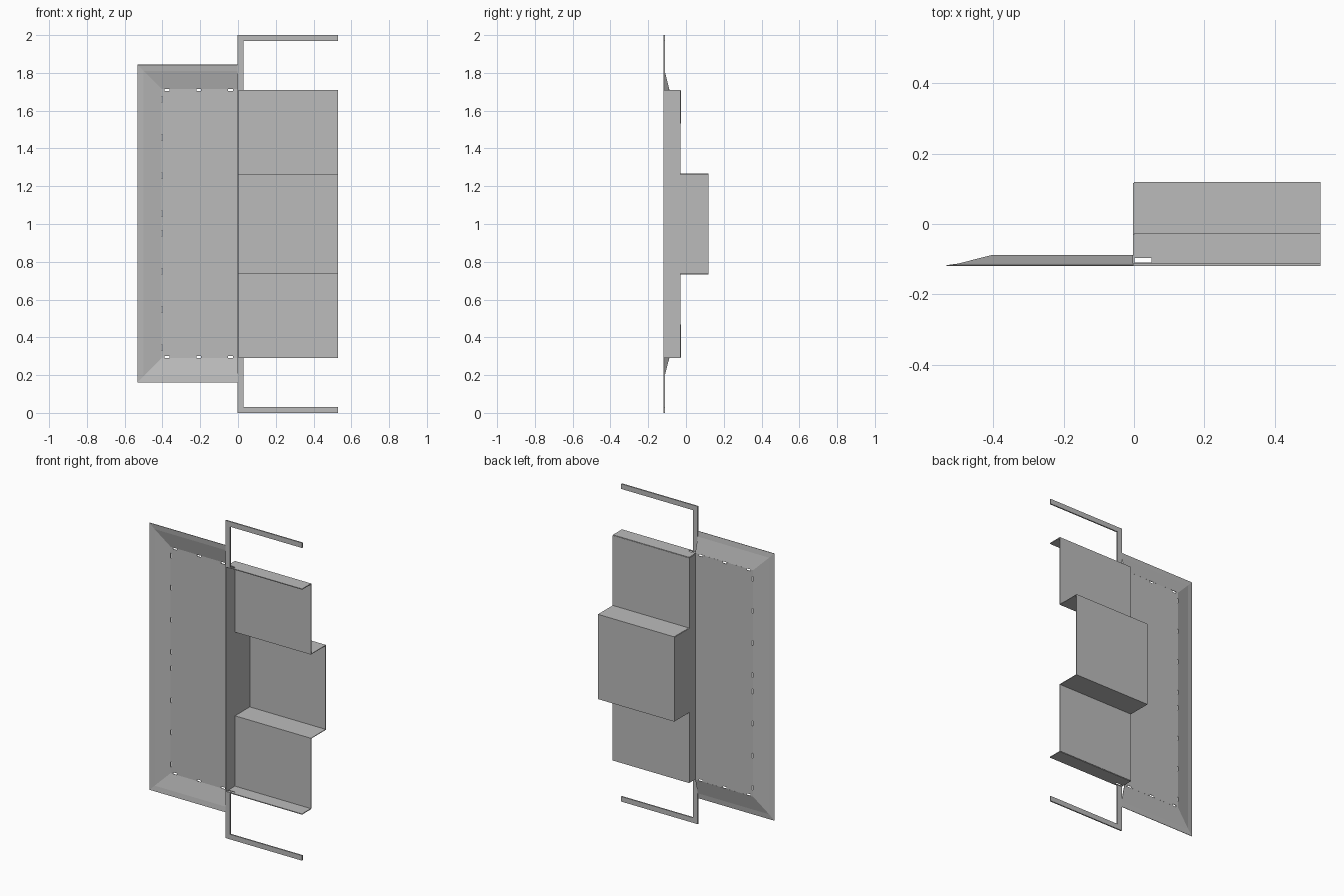
import bpy
import bmesh

cube = bpy.data.objects.get("Cube")
if cube:
    bpy.data.objects.remove(cube, do_unlink=True)

metal = bpy.data.materials.new("grey_metal")
metal.use_nodes = True
GREY = (0.5, 0.5, 0.5, 1)
metal.diffuse_color = GREY
metal.node_tree.nodes["Principled BSDF"].inputs["Base Color"].default_value = GREY

T = 0.005        # sheet thickness
MID = 1.0        # height of the mirror plane
FRONT, BACK = -0.12, 0.117
SHELF = -0.03
LOW, STEP = 0.292, 0.735


def sheet(name, quads, thickness=T, mirror=False, offset=0):
    """Thin folded sheet from quads, optionally mirrored about mid height."""
    bm = bmesh.new()
    for quad in quads:
        bm.faces.new([bm.verts.new(p) for p in quad])
    if mirror:
        copy = bmesh.ops.duplicate(bm, geom=bm.verts[:] + bm.faces[:])["geom"]
        for item in copy:
            if isinstance(item, bmesh.types.BMVert):
                item.co.z = 2 * MID - item.co.z
        faces = [f for f in copy if isinstance(f, bmesh.types.BMFace)]
        bmesh.ops.reverse_faces(bm, faces=faces)
    bmesh.ops.remove_doubles(bm, verts=bm.verts, dist=0.0005)
    mesh = bpy.data.meshes.new(name)
    bm.to_mesh(mesh)
    bm.free()
    mesh.materials.append(metal)
    obj = bpy.data.objects.new(name, mesh)
    bpy.context.collection.objects.link(obj)
    mod = obj.modifiers.new("thickness", "SOLIDIFY")
    mod.thickness = thickness
    mod.offset = offset
    return obj


def cells(us, vs, place, holes=()):
    """Grid of quads between the given lines, leaving out cells inside holes."""
    us, vs = sorted(us), sorted(vs)
    quads = []
    for a, b in zip(us, us[1:]):
        for c, d in zip(vs, vs[1:]):
            u, v = (a + b) / 2, (c + d) / 2
            if any(h[0] < u < h[1] and h[2] < v < h[3] for h in holes):
                continue
            quads.append([place(*p) for p in ((a, c), (b, c), (b, d), (a, d))])
    return quads


# Shallow tray: flat panel with fold slots
left, right, base, top = -0.405, -0.003, 0.29, 1.715
floor_y = -0.09
holes = []
for x in (-0.375, -0.208, -0.04):
    for z in (base, top - 0.01):
        holes.append((x - 0.013, x + 0.013, z, z + 0.01))
for i in range(4):
    for z in (0.345 + i * 0.202, 1.66 - i * 0.202):
        holes.append((left, left + 0.006, z - 0.015, z + 0.015))
xs = {left, right} | {h[k] for h in holes for k in (0, 1)}
zs = {base, top} | {h[k] for h in holes for k in (2, 3)}
sheet("tray_panel", cells(xs, zs, lambda x, z: (x, floor_y, z), holes), 0.003)

# Sloping mitred rim on three sides of the tray, eased at its outer edge
profile = [(0, floor_y), (0.095, -0.114), (0.128, FRONT + 0.0015)]
rim = []
for (a, ya), (b, yb) in zip(profile, profile[1:]):
    def path(o, y):
        return [(right, y, base - o), (left - o, y, base - o),
                (left - o, y, top + o), (right, y, top + o)]
    inner, outer = path(a, ya), path(b, yb)
    for i in range(3):
        rim.append([inner[i], inner[i + 1], outer[i + 1], outer[i]])
sheet("tray_rim", rim, 0.003)

# Stepped backing, open to the front and to the left end
x0, x1 = 0.0, 0.53
steps = [(SHELF, LOW), (SHELF, STEP), (BACK, STEP), (BACK, 2 * MID - STEP),
         (SHELF, 2 * MID - STEP), (SHELF, 2 * MID - LOW)]
sheet("stepped_backing", [[(x0, *p), (x1, *p), (x1, *q), (x0, *q)]
                          for p, q in zip(steps, steps[1:])])

# Top and bottom flanges with a corner notch
notch = (x0, 0.05, -0.11, -0.097)
sheet("end_flanges", cells([x0, 0.05, x1], [FRONT, -0.11, -0.097, SHELF],
                           lambda x, y: (x, y, LOW), [notch]), mirror=True)

# Side wall closing the stepped backing
wall = cells([FRONT, SHELF], [LOW, MID], lambda y, z: (-0.001, y, z))
wall += cells([SHELF, BACK], [STEP, MID], lambda y, z: (-0.001, y, z))
sheet("side_wall", wall, mirror=True)

# Thin bracket arms above and below
w = 0.032
arms = cells([-0.003, 0.03], [w, LOW], lambda x, z: (x, FRONT + 0.004, z))
arms += cells([-0.003, 0.03, x1], [0, w], lambda x, z: (x, FRONT + 0.004, z))
sheet("bracket_arms", arms, 0.008, mirror=True)
